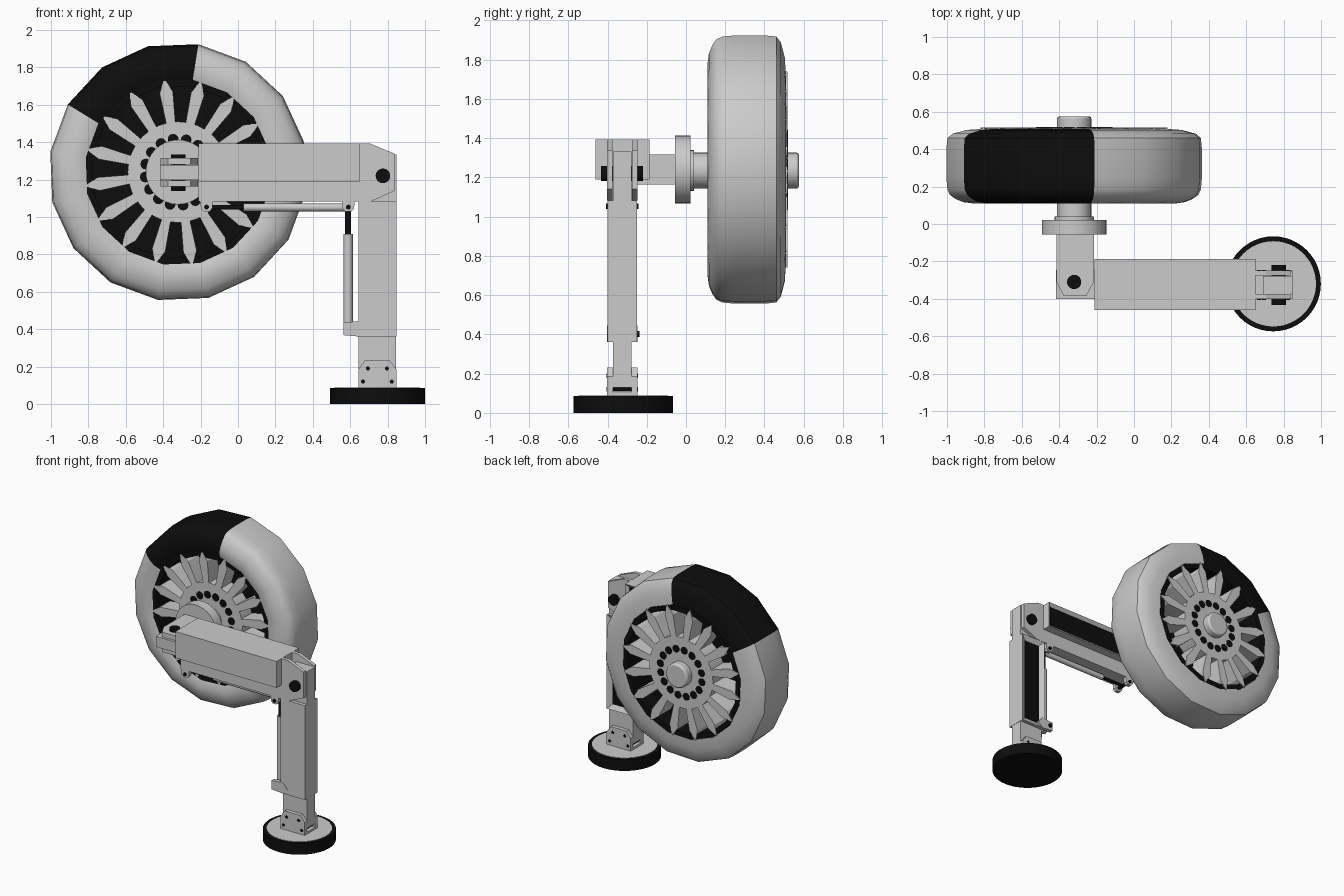
import bpy, bmesh
from math import cos, sin, pi, radians

if "Cube" in bpy.data.objects:
    bpy.data.objects.remove(bpy.data.objects["Cube"])

black = bpy.data.materials.new("black")
black.diffuse_color = (0.004, 0.004, 0.004, 1)
WX, WZ = -0.32, 1.24          # wheel centre
AY = -0.325                   # arm and leg centre plane
STEP = 2 * pi / 16


def finish(bm, name, mat=None, smooth=None, bevel=0):
    bmesh.ops.recalc_face_normals(bm, faces=bm.faces)
    me = bpy.data.meshes.new(name)
    bm.to_mesh(me)
    bm.free()
    ob = bpy.data.objects.new(name, me)
    bpy.context.collection.objects.link(ob)
    if mat:
        me.materials.append(mat)
    if bevel:
        m = ob.modifiers.new("bevel", "BEVEL")
        m.width, m.segments, m.limit_method = bevel, 2, "ANGLE"
    if smooth:
        bpy.ops.object.select_all(action="DESELECT")
        ob.select_set(True)
        bpy.context.view_layer.objects.active = ob
        bpy.ops.object.shade_smooth_by_angle(angle=radians(smooth))
    return ob


def add_prism(bm, pts, axis, a, b):
    """Extrude a 2D outline along axis from a to b."""
    def put(p, t):
        return {"x": (t, *p), "y": (p[0], t, p[1]), "z": (*p, t)}[axis]
    lo = [bm.verts.new(put(p, a)) for p in pts]
    hi = [bm.verts.new(put(p, b)) for p in pts]
    bm.faces.new(lo)
    bm.faces.new(hi[::-1])
    for i in range(len(pts)):
        j = (i + 1) % len(pts)
        bm.faces.new((lo[i], lo[j], hi[j], hi[i]))


def prism(name, pts, axis, a, b, **kw):
    bm = bmesh.new()
    add_prism(bm, pts, axis, a, b)
    return finish(bm, name, **kw)


def rect(u0, u1, v0, v1):
    return [(u0, v0), (u1, v0), (u1, v1), (u0, v1)]


def box(name, x0, x1, y0, y1, z0, z1, **kw):
    return prism(name, rect(x0, x1, y0, y1), "z", z0, z1, **kw)


def circle(u, v, r, n, off=0):
    return [(u + r * cos(off + k * 2 * pi / n), v + r * sin(off + k * 2 * pi / n)) for k in range(n)]


def cyl(name, u, v, r, axis, a, b, n=24, **kw):
    return prism(name, circle(u, v, r, n), axis, a, b, smooth=40, **kw)


def lathe(name, profile, k0, k1, mat=None, smooth=45):
    """Sweep a closed (radius, y) profile around the wheel axle."""
    bm = bmesh.new()
    full = k1 - k0 == 16
    rings = []
    for k in range(k0, k1 + (0 if full else 1)):
        a = radians(13.5) + k * STEP
        rings.append([bm.verts.new((WX + r * cos(a), y, WZ + r * sin(a))) for r, y in profile])
    n = len(profile)
    for i in range(k1 - k0):
        p, q = rings[i], rings[(i + 1) % len(rings)]
        for j in range(n):
            m = (j + 1) % n
            bm.faces.new((p[j], p[m], q[m], q[j]))
    return finish(bm, name, mat, smooth)


# Tyre, with three dark segments
tyre = [(.50, .125), (.55, .11), (.60, .117), (.64, .133), (.672, .155), (.686, .185), (.692, .25),
        (.692, .40), (.686, .46), (.657, .483), (.58, .503), (.505, .508)]
lathe("tyre", tyre, 6, 19)
lathe("tyre_dark_section", tyre, 3, 6, black)

# Rim barrel and dark centre disc
lathe("rim_barrel", [(.503, .125), (.503, .51), (.465, .508), (.465, .128)], 0, 16, black, 20)
prism("rim_disc", circle(WX, WZ, .48, 16, radians(13.5)), "y", .25, .37, mat=black)

# Spokes and hub plates on both faces of the wheel
outline = [(.23, -.022), (.43, -.036), (.505, 0), (.43, .036), (.23, .022)]
for side, y0, y1, out in (("inner", .25, .125, -.003), ("outer", .37, .516, .003)):
    bm, holes = bmesh.new(), bmesh.new()
    for k in range(16):
        a = radians(8.5) + k * STEP
        c, s = cos(a), sin(a)
        add_prism(bm, [(WX + u * c - v * s, WZ + u * s + v * c) for u, v in outline], "y", y0, y1)
        add_prism(holes, circle(WX + .178 * c, WZ + .178 * s, .029, 12), "y", y1 - out * 5, y1 + out)
    finish(bm, side + "_spokes")
    finish(holes, side + "_hub_holes", black)
    cyl(side + "_hub_plate", WX, WZ, .27, "y", y0, y1, 32)

# Axle
cyl("hub_cap", WX, WZ - .005, .092, "y", .5, .575, 24, bevel=.012)
cyl("axle", WX, WZ - .005, .092, "y", .02, .13)
cyl("axle_collar", WX, WZ - .005, .105, "y", .015, .04)
cyl("axle_flange", WX, WZ, .173, "y", -.055, .022, 32)

# Steering knuckle with forked plates around the arm tongue
box("knuckle_block", -.415, -.215, -.24, -.05, 1.163, 1.316)
plate = [(-.415, -.24), (-.415, -.31), (-.375, -.385), (-.255, -.385), (-.215, -.31), (-.215, -.24)]
for name, z0, z1 in (("upper", 1.28, 1.316), ("lower", 1.163, 1.195)):
    prism(name + "_knuckle_plate", plate, "z", z0, z1)
box("arm_tongue", -.418, -.2, -.40, -.245, 1.197, 1.278)
cyl("knuckle_pin", WX, -.31, .038, "z", 1.14, 1.335, mat=black)

# Upper arm: wide cover over a narrower beam
box("arm_beam", -.21, .65, -.40, -.25, 1.083, 1.25)
box("arm_cover", -.21, .65, -.46, -.187, 1.19, 1.393)


def inset(ob, thick):
    """Recess the +y face and darken its floor."""
    bm = bmesh.new()
    bm.from_mesh(ob.data)
    f = max(bm.faces, key=lambda f: f.calc_center_median().y)
    bmesh.ops.inset_individual(bm, faces=[f], thickness=thick)
    bmesh.ops.translate(bm, verts=f.verts, vec=(0, -.02, 0))
    ob.data.materials.append(bpy.data.materials.new("body_grey"))
    ob.data.materials[0].diffuse_color = (.8, .8, .8, 1)
    ob.data.materials.append(black)
    f.material_index = 1
    bm.to_mesh(ob.data)
    bm.free()


inset(bpy.data.objects["arm_cover"], .035)

# Elbow clevis and pin
cheek = [(.62, 1.393), (.705, 1.393), (.838, 1.338), (.838, 1.14), (.71, 1.083), (.62, 1.083)]
for name, y0, y1 in (("front", -.402, -.375), ("back", -.275, -.248)):
    prism(name + "_elbow_cheek", cheek, "y", y0, y1)
cyl("elbow_pin", .775, 1.22, .039, "y", -.432, -.218, mat=black)

# Leg: tongue, sleeve, inner tube
box("leg_tongue", .69, .848, -.373, -.277, 1.05, 1.333)
box("leg_sleeve", .643, .848, -.40, -.25, .36, 1.083)
inset(bpy.data.objects["leg_sleeve"], .05)
box("leg_inner_tube", .645, .846, -.373, -.277, .13, .37)

# Foot pad and ankle bracket
cyl("foot_pad", .745, -.32, .254, "z", 0, .085, 48, mat=black)
cyl("foot_top_plate", .745, -.32, .228, "z", .07, .088, 48)
box("ankle_base", .643, .848, -.40, -.25, .085, .105)
ankle = [(.643, .085), (.848, .085), (.848, .185), (.812, .232), (.678, .232), (.643, .185)]
for name, y0, y1, yb in (("front", -.402, -.373, -.405), ("back", -.277, -.248, -.245)):
    prism(name + "_ankle_plate", ankle, "y", y0, y1)
    bm = bmesh.new()
    for x, z in ((.668, .12), (.694, .19), (.796, .19), (.822, .12)):
        add_prism(bm, circle(x, z, .011, 12), "y", -.325, yb)
    finish(bm, name + "_ankle_bolts", black)

# Actuators: horizontal under the arm, vertical beside the leg
cyl("arm_actuator", AY, 1.051, .021, "x", .03, .58, 16)
cyl("arm_actuator_rod", AY, 1.051, .012, "x", -.16, .04, 12, mat=black)
cyl("leg_actuator", .589, AY, .025, "z", .38, .91, 16)
cyl("leg_actuator_rod", .589, AY, .016, "z", .9, 1.04, 12, mat=black)

# Actuator lugs and pins
for name, x in (("inner", -.168), ("outer", .59)):
    for side, y0, y1 in (("front", -.40, -.37), ("back", -.28, -.25)):
        lug = [(x - .035, 1.09), (x - .03, 1.045), (x - .015, 1.028), (x + .015, 1.028),
               (x + .03, 1.045), (x + .035, 1.09)]
        prism(f"{name}_{side}_lug", lug, "y", y0, y1)
    cyl(name + "_lug_pin", x, 1.053, .013, "y", -.408, -.242, 12, mat=black)
leg_lug = [(.565, .368), (.66, .36), (.70, .40), (.66, .445), (.565, .435)]
for side, y0, y1 in (("front", -.402, -.37), ("back", -.28, -.248)):
    prism(side + "_leg_lug", leg_lug, "y", y0, y1)
cyl("leg_lug_pin", .59, .402, .015, "y", -.395, -.236, 12, mat=black)

for m in bpy.data.materials:
    if m.users and not m.is_grease_pencil:
        m.use_nodes = True
        m.node_tree.nodes["Principled BSDF"].inputs["Base Color"].default_value = m.diffuse_color
